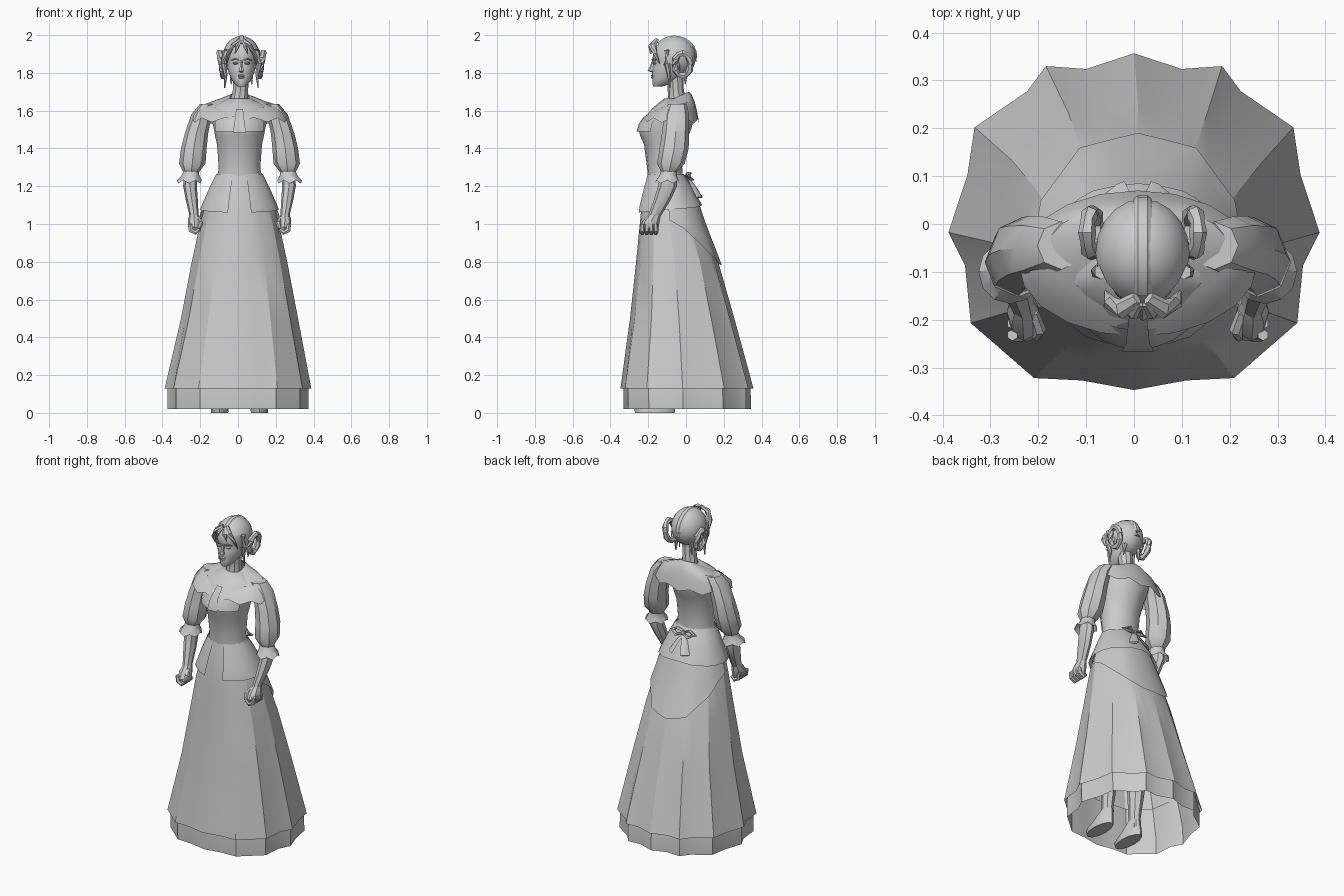
import bpy, bmesh, math
from mathutils import Vector

old = bpy.data.objects.get("Cube")
if old:
    bpy.data.objects.remove(old, do_unlink=True)

grey = bpy.data.materials.new("plain_grey")
grey.use_nodes = True
grey.diffuse_color = (0.6, 0.6, 0.6, 1)
bsdf = next(n for n in grey.node_tree.nodes if n.type == 'BSDF_PRINCIPLED')
bsdf.inputs["Base Color"].default_value = grey.diffuse_color
BODY = 0.008   # body centre in x
HEAD = 0.018   # head centre in x


def finish(name, bm, angle=35):
    bmesh.ops.recalc_face_normals(bm, faces=bm.faces[:])
    me = bpy.data.meshes.new(name)
    bm.to_mesh(me)
    bm.free()
    me.materials.append(grey)
    ob = bpy.data.objects.new(name, me)
    bpy.context.collection.objects.link(ob)
    bpy.ops.object.select_all(action='DESELECT')
    ob.select_set(True)
    bpy.context.view_layer.objects.active = ob
    bpy.ops.object.shade_smooth_by_angle(angle=math.radians(angle))
    return ob


def loft(name, rows, closed=True, caps=True, angle=35):
    """Skin a list of point rows."""
    bm = bmesh.new()
    vs = [[bm.verts.new(p) for p in row] for row in rows]
    n = len(vs[0])
    for a, b in zip(vs, vs[1:]):
        for i in range(n if closed else n - 1):
            j = (i + 1) % n
            bm.faces.new((a[i], a[j], b[j], b[i]))
    if closed and caps:
        bm.faces.new(vs[0])
        bm.faces.new(vs[-1])
    return finish(name, bm, angle)


def ring(cx, rx, yf, yb, zf, zb=None, n=16, arc=math.tau):
    """Oval row of points, starting opposite the front; z can tilt front to back."""
    zb = zf if zb is None else zb
    steps = n if arc == math.tau else n + 1
    out = []
    for i in range(steps):
        a = -arc / 2 + arc * i / n
        t = (1 - math.cos(a)) / 2
        out.append((cx + rx * math.sin(a), yf + (yb - yf) * t, zf + (zb - zf) * t))
    return out


def limb(name, side, stations, n=8, caps=True):
    """Loft of (z, x, y, rx, ry) ovals on one side of the body."""
    return loft(name, [ring(BODY + side * x, rx, y - ry, y + ry, z, n=n)
                       for z, x, y, rx, ry in stations], caps=caps)


def tube(name, path, radii, flat=1.0, n=6):
    """Tapered strand along a path."""
    pts = [Vector(p) for p in path]
    rows = []
    for i, p in enumerate(pts):
        d = pts[min(i + 1, len(pts) - 1)] - pts[max(i - 1, 0)]
        q = d.to_track_quat('Z', 'Y')
        rows.append([p + q @ Vector((radii[i] * math.cos(math.tau * k / n),
                                     radii[i] * flat * math.sin(math.tau * k / n), 0))
                     for k in range(n)])
    return loft(name, rows)


def ball(name, loc, size, seg=12, keep=None):
    bm = bmesh.new()
    bmesh.ops.create_uvsphere(bm, u_segments=seg, v_segments=seg * 2 // 3, radius=1)
    for v in bm.verts:
        v.co = Vector(loc) + Vector(c * s for c, s in zip(v.co, size))
    if keep:
        drop = [f for f in bm.faces if not keep(f.calc_center_median())]
        bmesh.ops.delete(bm, geom=drop, context='FACES')
    return finish(name, bm)


# Skirt: a fluted hem outline blended into an oval waist
HEM = [(0, .355), (.10, .322), (.185, .328), (.225, .275), (.335, .20), (.35, .10),
       (.39, -.02), (.355, -.09), (.343, -.21), (.21, -.325), (.11, -.33), (0, -.35)]
LEVELS = [(1.27, .115, -.2, -.02), (1.2, .145, -.215, .02), (1.1, .182, -.235, .065),
          (1.0, .21, -.245, .095), (.8, .253, -.265, .17), (.5, .31, -.298, .255),
          (.13, .388, -.35, .355), (.0, .4, -.36, .37)]
LAST = len(HEM) - 1


def skirt_point(k, z, off=0.0):
    for hi, lo in zip(LEVELS, LEVELS[1:]):
        if z >= lo[0]:
            break
    t = (hi[0] - z) / (hi[0] - lo[0])
    w, yf, yb = (h + (l - h) * t for h, l in zip(hi[1:], lo[1:]))
    hx, hy = HEM[abs(k)]
    p = Vector((hx / .39, hy / .353))
    p = p.normalized().lerp(p, min(1, (1.27 - z) / 1.1))
    half = (yb - yf) / 2 + off
    return (BODY * (z > .3) + math.copysign(1, k) * p.x * (w + off), (yf + yb) / 2 + p.y * half, z)


AROUND = list(range(LAST + 1)) + list(range(1 - LAST, 0))
loft("skirt", [[skirt_point(k, z) for k in AROUND]
               for z in (.13, .5, .8, 1.0, 1.1, 1.2, 1.27)], caps=False, angle=25)
loft("underskirt", [[skirt_point(k, z, o) for k in AROUND]
                    for z, o in ((.02, -.025), (.13, -.015), (.3, -.012))], caps=False, angle=25)


def overlay(name, first, bottom, off, rows=6):
    """Layer of cloth that wraps the back and stops short of the front."""
    ks = range(-first, first + 1)
    loft(name, [[skirt_point(k, 1.265 + (bottom(abs(k)) - 1.265) * r / rows, off * (.3 + .7 * r / rows))
                 for k in ks] for r in range(rows + 1)], closed=False, angle=30)


DRAPE = [.78, .79, .81, .85, .92, .98, 1.02]
overlay("back_drape", 6, lambda k: DRAPE[k], .014)
overlay("peplum", 10, lambda k: 1.1 - .004 * k, .02)

# Bodice
loft("bodice", [ring(BODY, rx, yf, yb, z) for z, rx, yf, yb in (
    (1.25, .117, -.203, -.017), (1.3, .11, -.206, -.02), (1.42, .119, -.222, -.005),
    (1.47, .13, -.244, .015), (1.51, .137, -.252, .03), (1.56, .15, -.225, .04),
    (1.62, .16, -.17, .03), (1.665, .06, -.115, .0))])
loft("bust_frill", [ring(BODY, rx, yf, .03, z, n=8, arc=2.1) for z, rx, yf in (
    (1.57, .148, -.222), (1.53, .15, -.25), (1.49, .15, -.262))], closed=False)
loft("front_tab", [[(BODY + s * w, y, z) for s in (-1, 1)] for z, w, y in (
    (1.61, .018, -.19), (1.55, .025, -.25), (1.485, .034, -.267))], closed=False)

# Shoulder cape with a ragged edge and standing collar
cape = [ring(BODY, rx, yf, yb, zf, zb, n=20) for rx, yf, yb, zf, zb in (
    (.05, -.115, .015, 1.64, 1.7), (.1, -.14, .03, 1.625, 1.685),
    (.195, -.17, .045, 1.605, 1.65), (.232, -.205, .058, 1.58, 1.6),
    (.25, -.235, .07, 1.55, 1.54))]
cape[-1] = [(x, y, z + (.014 if i % 2 else -.01)) for i, (x, y, z) in enumerate(cape[-1])]
loft("shoulder_cape", cape, caps=False)
loft("neck", [ring(BODY + dx, r, y - r, y + r, z, n=10) for z, r, y, dx in (
    (1.6, .06, -.05, 0), (1.67, .046, -.05, 0), (1.72, .042, -.055, .006), (1.8, .045, -.06, .01))])

# Arms
for s, word in ((1, "left"), (-1, "right")):
    limb(word + "_sleeve", s, ((1.635, .16, -.045, .05, .05), (1.58, .2, -.05, .055, .066),
                               (1.48, .228, -.055, .062, .072), (1.4, .242, -.063, .068, .077),
                               (1.32, .25, -.08, .07, .073), (1.275, .256, -.09, .042, .042)))
    flare = [ring(BODY + s * x, r, y - r, y + r, z, n=12)
             for z, x, y, r in ((1.28, .256, -.09, .042), (1.255, .26, -.095, .047), (1.215, .266, -.1, .067))]
    flare[-1] = [(x, y, z + .016 * (i % 2)) for i, (x, y, z) in enumerate(flare[-1])]
    loft(word + "_cuff", flare, caps=False)
    limb(word + "_forearm", s, ((1.28, .26, -.09, .036, .042), (1.2, .262, -.098, .036, .05),
                                (1.13, .253, -.125, .032, .045), (1.04, .24, -.168, .024, .033)))
    limb(word + "_palm", s, ((1.05, .241, -.165, .024, .032), (1.02, .24, -.182, .034, .044),
                             (.985, .238, -.195, .034, .05), (.96, .232, -.195, .024, .04)))
    for i in range(4):
        y = -.232 + .024 * i
        tube(f"{word}_finger_{i + 1}", [(BODY + s * x, y, z) for x, z in (
            (.262, 1.0), (.258, .966), (.232, .953), (.212, .972))], (.012, .014, .013, .009))
    tube(word + "_thumb", [(BODY + s * .22, -.185, 1.03), (BODY + s * .205, -.222, 1.005),
                           (BODY + s * .212, -.238, .975)], (.013, .014, .009))

    # Legs and shoes below the skirt
    limb(word + "_leg", s, ((.05, .1, -.11, .032, .04), (.12, .1, -.105, .032, .038),
                            (.32, .1, -.09, .05, .055), (.5, .1, -.1, .055, .06), (.8, .09, -.09, .08, .08)))
    loft(word + "_shoe", [ring(BODY + s * x, rx, yf, yb, z, n=12) for z, x, rx, yf, yb in (
        (0, .105, .045, -.27, -.06), (.025, .105, .047, -.275, -.058),
        (.055, .103, .04, -.22, -.062), (.1, .1, .036, -.15, -.065))])

    # Bow behind the waist
    tube(word + "_bow_loop", [(BODY, .0, 1.25), (BODY + s * .04, .015, 1.27), (BODY + s * .075, .012, 1.25),
                              (BODY + s * .04, .03, 1.235), (BODY, .015, 1.245)], (.008, .016, .018, .016, .008), .4)
    tube(word + "_bow_tail", [(BODY, .01, 1.245), (BODY + s * .025, .04, 1.2), (BODY + s * .05, .072, 1.14)],
         (.01, .02, .028), .25)

    # Coiled braid, ear and loose locks beside the face
    coil = [(HEAD + s * (.106 + .01 * math.sin(a)), -.018 + .043 * math.cos(a), 1.845 + .06 * math.sin(a))
            for a in (math.tau * i / 12 for i in range(13))]
    tube(word + "_braid_coil", coil, [.015 + .004 * (i % 2) for i in range(13)])
    ball(word + "_ear", (HEAD + s * .088, -.05, 1.835), (.012, .02, .032), 8)
    tube(word + "_side_lock", [(HEAD + s * x, y, z) for x, y, z in (
        (.086, -.1, 1.92), (.094, -.1, 1.85), (.083, -.09, 1.79), (.088, -.085, 1.72))], (.016, .015, .01, .003))
    tube(word + "_fringe_lock", [(HEAD + s * x, y, z) for x, y, z in (
        (.012, -.155, 1.975), (.045, -.178, 1.945), (.07, -.163, 1.9), (.078, -.14, 1.85))],
        (.014, .021, .015, .003), .6)
    tube(word + "_short_lock", [(HEAD + s * x, y, z) for x, y, z in (
        (.01, -.165, 1.97), (.022, -.188, 1.94), (.035, -.187, 1.9))], (.012, .015, .003), .6)
    tube(word + "_nape_wisp", [(HEAD + s * .05, .0, 1.81), (HEAD + s * .055, -.005, 1.74)], (.014, .003))

    # Eyes and brows
    ball(word + "_eye", (HEAD + s * .031, -.166, 1.851), (.015, .01, .007), 8)
    tube(word + "_brow", [(HEAD + s * .013, -.178, 1.868), (HEAD + s * .035, -.175, 1.874),
                          (HEAD + s * .055, -.16, 1.866)], (.004, .005, .003))

ball("bow_knot", (BODY, .015, 1.247), (.014, .012, .016), 8)

# Head
loft("head", [ring(HEAD, rx, yf, yb, z) for z, rx, yf, yb in (
    (1.728, .018, -.172, -.125), (1.74, .035, -.178, -.085), (1.765, .053, -.178, -.04),
    (1.8, .068, -.179, -.01), (1.83, .075, -.178, .01), (1.853, .077, -.17, .02),
    (1.875, .08, -.177, .03), (1.92, .082, -.172, .03), (1.96, .065, -.14, .01), (1.98, .03, -.1, -.03))])
loft("nose", [ring(HEAD, rx, yf, -.165, z, n=6) for z, rx, yf in (
    (1.803, .008, -.182), (1.811, .016, -.203), (1.83, .01, -.194), (1.866, .007, -.179))])
ball("upper_lip", (HEAD, -.178, 1.786), (.023, .009, .005), 8)
ball("lower_lip", (HEAD, -.177, 1.776), (.019, .009, .006), 8)
ball("hair", (HEAD, -.06, 1.885), (.099, .113, .11), 20,
     keep=lambda p: p.z > 1.93 or (p.y > -.105 and p.z > 1.83) or (p.y > -.04 and p.z > 1.78))

# Band running over the crown to the nape
tube("hair_ridge", [(HEAD, -.06 - .112 * math.cos(a), 1.886 + .104 * math.sin(a))
                    for a in (.7 + 2.7 * i / 10 for i in range(11))], [.02] * 11, .45)
